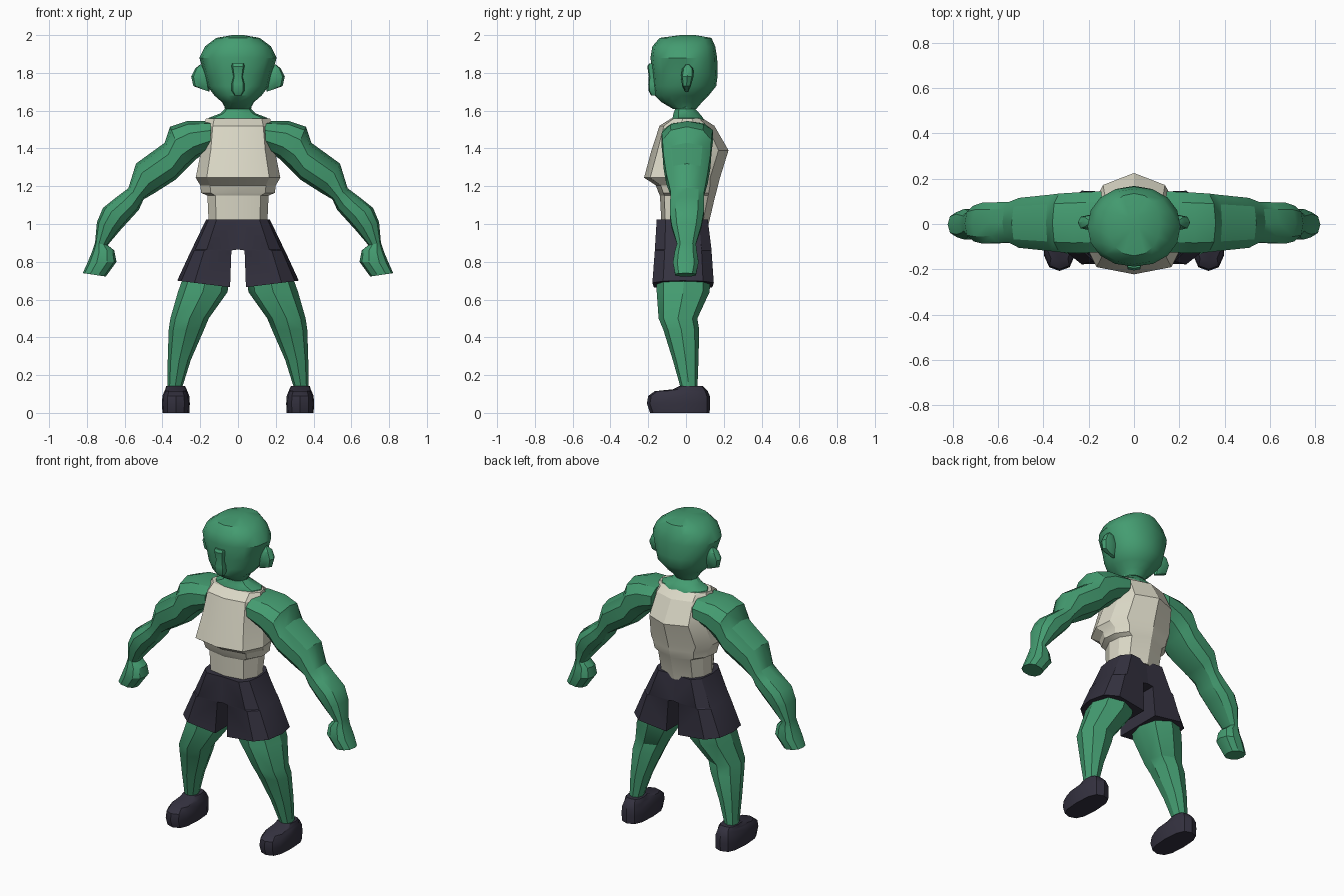
import bpy, bmesh, math
from mathutils import Vector


def material(name, rgb):
    m = bpy.data.materials.new(name)
    m.diffuse_color = (*rgb, 1)
    return m


GREEN = material("green skin", (0.058, 0.335, 0.165))
CREAM = material("cream cloth", (0.70, 0.68, 0.56))
DARK = material("dark cloth", (0.034, 0.031, 0.050))


def rounded(n, power=2.0):
    """Unit superellipse section with n corners."""
    pts = []
    for i in range(n):
        c, s = math.cos(2 * math.pi * i / n), math.sin(2 * math.pi * i / n)
        pts.append((math.copysign(abs(c) ** (2 / power), c),
                    math.copysign(abs(s) ** (2 / power), s)))
    return pts


def loft(name, rings, mat, section, mirror=False, angle=32):
    """Rings are (ax, az, bx, bz, y0, y1): the section spans a-b and y0-y1."""
    bm = bmesh.new()
    loops = []
    for ax, az, bx, bz, y0, y1 in rings:
        mid = Vector(((ax + bx) / 2, (y0 + y1) / 2, (az + bz) / 2))
        u = Vector(((bx - ax) / 2, 0, (bz - az) / 2))
        v = Vector((0, (y1 - y0) / 2, 0))
        loops.append([bm.verts.new(mid + u * p + v * q) for p, q in section])
    n = len(section)
    for lo, hi in zip(loops, loops[1:]):
        for i in range(n):
            j = (i + 1) % n
            bm.faces.new((lo[i], lo[j], hi[j], hi[i]))
    bm.faces.new(loops[0])
    bm.faces.new(loops[-1])
    bmesh.ops.recalc_face_normals(bm, faces=bm.faces)
    me = bpy.data.meshes.new(name)
    bm.to_mesh(me)
    bm.free()
    me.materials.append(mat)
    ob = bpy.data.objects.new(name, me)
    bpy.context.collection.objects.link(ob)
    bpy.ops.object.select_all(action='DESELECT')
    ob.select_set(True)
    bpy.context.view_layer.objects.active = ob
    bpy.ops.object.shade_smooth_by_angle(angle=math.radians(angle))
    if mirror:
        ob.modifiers.new("mirror", 'MIRROR').use_mirror_merge = False
    return ob


def stack(rows):
    """Symmetric horizontal rings from (z, half width, y0, y1)."""
    return [(-w, z, w, z, y0, y1) for z, w, y0, y1 in rows]


# Head
loft("head", stack([
    (1.61, 0.065, -0.07, 0.055), (1.645, 0.085, -0.13, 0.085),
    (1.68, 0.125, -0.165, 0.12), (1.73, 0.162, -0.172, 0.16),
    (1.79, 0.176, -0.177, 0.168), (1.88, 0.205, -0.188, 0.165),
    (1.94, 0.175, -0.178, 0.155), (1.985, 0.115, -0.14, 0.135),
    (2.0, 0.03, -0.03, 0.05)]), GREEN, rounded(16, 2.15), angle=35)

# Nose
loft("nose", stack([
    (1.68, 0.018, -0.185, -0.14), (1.705, 0.034, -0.198, -0.14),
    (1.74, 0.035, -0.20, -0.14), (1.78, 0.025, -0.197, -0.14),
    (1.835, 0.034, -0.205, -0.15), (1.85, 0.034, -0.195, -0.15)]),
    GREEN, rounded(8, 3))

# Ears
loft("ears", [
    (0.15, 1.70, 0.195, 1.715, -0.008, 0.015),
    (0.15, 1.725, 0.236, 1.73, -0.02, 0.025),
    (0.15, 1.78, 0.248, 1.78, -0.027, 0.04),
    (0.17, 1.82, 0.225, 1.825, -0.02, 0.038),
    (0.18, 1.845, 0.20, 1.845, 0.0, 0.018)], GREEN, rounded(8, 2.4), True)

# Neck
loft("neck", stack([
    (1.53, 0.175, -0.08, 0.10), (1.562, 0.155, -0.075, 0.095),
    (1.585, 0.095, -0.07, 0.075), (1.61, 0.07, -0.06, 0.05),
    (1.66, 0.075, -0.06, 0.06)]), GREEN, rounded(10))

# Sleeveless shirt, with a ridge down front and back
right_half = [(0, -1), (0.74, -0.84), (1, -0.25), (0.95, 0.3), (0.7, 0.74)]
shirt_section = right_half + [(0, 1)] + [(-x, y) for x, y in right_half[:0:-1]]
loft("shirt", stack([
    (1.0, 0.155, -0.13, 0.12), (1.15, 0.162, -0.138, 0.155),
    (1.165, 0.195, -0.145, 0.16), (1.205, 0.20, -0.16, 0.17),
    (1.245, 0.224, -0.222, 0.18), (1.39, 0.195, -0.183, 0.225),
    (1.52, 0.18, -0.14, 0.15), (1.558, 0.17, -0.08, 0.09)]),
    CREAM, shirt_section, angle=25)

# Arms with mitten hands, shoulder to fingertips
loft("arms", [
    (0.14, 1.545, 0.15, 1.39, -0.13, 0.15),
    (0.27, 1.545, 0.22, 1.345, -0.135, 0.145),
    (0.36, 1.515, 0.27, 1.295, -0.13, 0.14),
    (0.388, 1.43, 0.33, 1.235, -0.125, 0.135),
    (0.54, 1.32, 0.44, 1.165, -0.11, 0.12),
    (0.58, 1.19, 0.50, 1.13, -0.085, 0.10),
    (0.64, 1.145, 0.525, 1.075, -0.088, 0.10),
    (0.715, 1.085, 0.575, 1.02, -0.09, 0.098),
    (0.747, 1.01, 0.625, 0.965, -0.08, 0.085),
    (0.757, 0.90, 0.69, 0.888, -0.05, 0.055),
    (0.772, 0.855, 0.655, 0.86, -0.062, 0.06),
    (0.797, 0.795, 0.643, 0.80, -0.072, 0.07),
    (0.822, 0.74, 0.70, 0.722, -0.06, 0.055)],
    GREEN, rounded(10, 2.3), True)

# Shorts, one half mirrored
shorts_section = [(-1, -0.95), (0.35, -1), (0.85, -0.65), (1, 0),
                  (0.85, 0.65), (0.35, 1), (-1, 0.95)]
loft("shorts", [
    (0.0, 1.025, 0.168, 1.025, -0.155, 0.115),
    (0.0, 0.865, 0.245, 0.865, -0.165, 0.135),
    (0.035, 0.86, 0.248, 0.86, -0.165, 0.135),
    (0.042, 0.665, 0.322, 0.70, -0.178, 0.147)],
    DARK, shorts_section, True, 25)

# Legs
loft("legs", [
    (0.045, 0.74, 0.275, 0.76, -0.155, 0.13),
    (0.055, 0.64, 0.318, 0.64, -0.155, 0.125),
    (0.155, 0.50, 0.358, 0.50, -0.145, 0.06),
    (0.18, 0.44, 0.367, 0.44, -0.12, 0.07),
    (0.25, 0.28, 0.372, 0.28, -0.07, 0.066),
    (0.30, 0.12, 0.372, 0.12, -0.025, 0.06)],
    GREEN, rounded(8, 2.3), True)

# Shoes
loft("shoes", [
    (0.258, 0.0, 0.40, 0.0, -0.19, 0.125),
    (0.255, 0.05, 0.403, 0.05, -0.207, 0.128),
    (0.258, 0.09, 0.40, 0.09, -0.20, 0.126),
    (0.268, 0.115, 0.39, 0.115, -0.165, 0.115),
    (0.272, 0.125, 0.385, 0.125, -0.07, 0.105),
    (0.28, 0.142, 0.38, 0.142, -0.035, 0.088)],
    DARK, rounded(12, 2.8), True)
